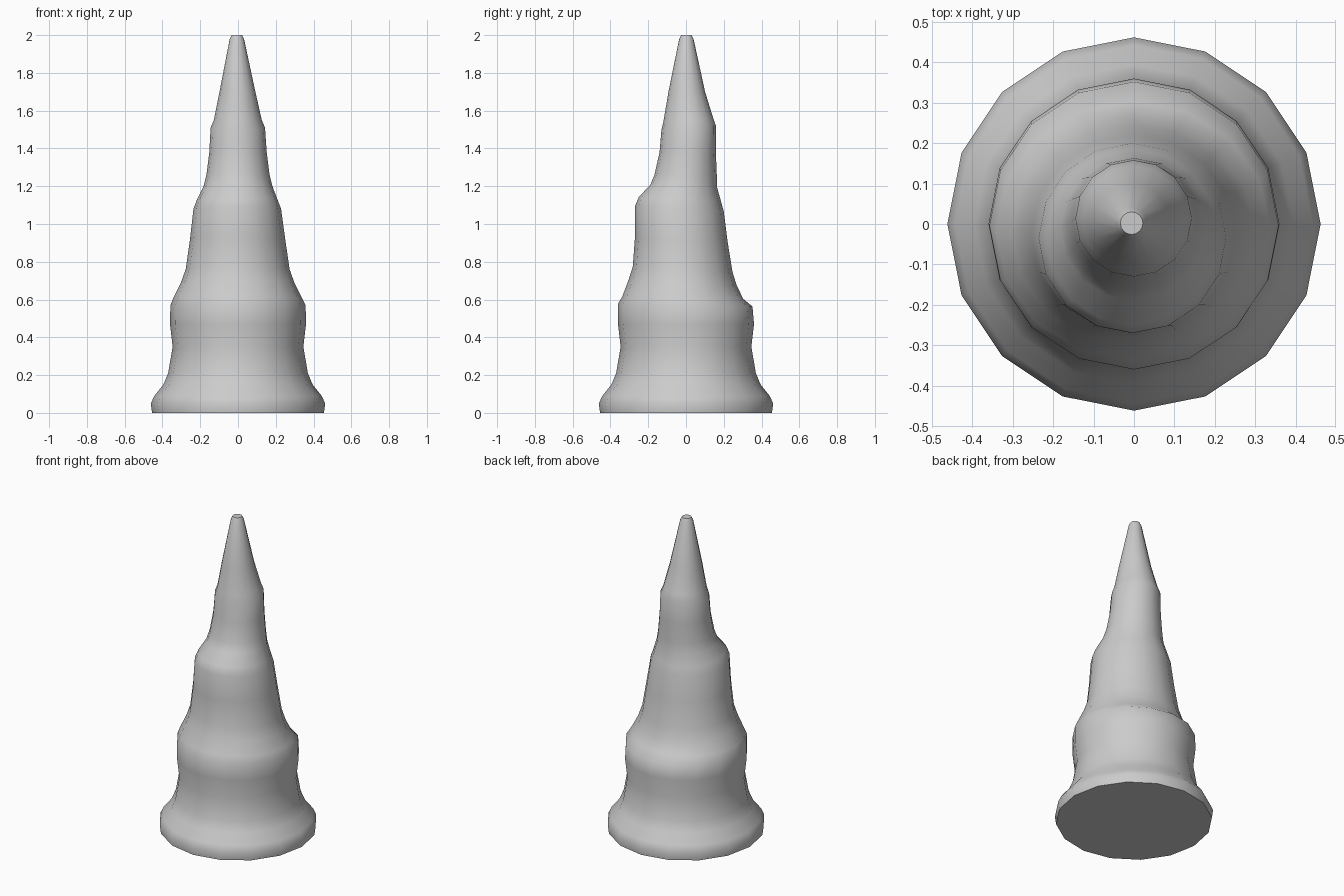
import bpy, bmesh, math

SIDES = 16

# Ring profile: height, radius x, radius y, centre x, centre y, tilt (z per y)
RINGS = [
    (0.00, 0.455, 0.455, 0, 0, 0),
    (0.05, 0.462, 0.462, 0, 0, 0),
    (0.09, 0.443, 0.443, 0, 0, 0),
    (0.15, 0.395, 0.395, 0, 0, 0),
    (0.21, 0.370, 0.370, 0, 0, 0),
    (0.35, 0.346, 0.346, 0, 0, 0),
    (0.47, 0.360, 0.360, 0, 0, 0),
    (0.57, 0.358, 0.356, 0, -0.004, -0.02),
    (0.61, 0.340, 0.320, -0.002, -0.017, -0.02),
    (0.69, 0.300, 0.286, -0.002, -0.018, -0.05),
    (0.76, 0.275, 0.264, -0.002, -0.018, -0.05),
    (0.92, 0.252, 0.245, -0.002, -0.025, -0.05),
    (1.08, 0.232, 0.235, -0.004, -0.035, -0.06),
    (1.13, 0.213, 0.218, -0.004, -0.032, -0.06),
    (1.20, 0.182, 0.177, 0, -0.012, -0.04),
    (1.26, 0.167, 0.165, 0, -0.002, 0),
    (1.38, 0.152, 0.149, 0, 0.009, 0),
    (1.51, 0.144, 0.144, -0.001, 0.014, 0.08),
    (1.55, 0.127, 0.132, -0.001, 0.012, 0.08),
    (1.70, 0.095, 0.097, -0.003, 0.004, 0),
    (1.98, 0.038, 0.038, -0.006, 0.002, 0),
    (2.00, 0.028, 0.028, -0.006, 0.002, 0),
]

# Tiered spire lofted through the rings
bm = bmesh.new()
loops = []
for z, rx, ry, cx, cy, tilt in RINGS:
    loop = []
    for i in range(SIDES):
        a = math.tau * i / SIDES
        y = ry * math.sin(a)
        loop.append(bm.verts.new((cx + rx * math.cos(a), cy + y, z + tilt * y)))
    loops.append(loop)
for lo, hi in zip(loops, loops[1:]):
    for i in range(SIDES):
        j = (i + 1) % SIDES
        bm.faces.new((lo[i], lo[j], hi[j], hi[i]))

# Closed base and blunt tip
bm.faces.new(loops[0][::-1])
bm.faces.new(loops[-1])

mesh = bpy.data.meshes.new("tiered_spire")
bm.to_mesh(mesh)
bm.free()
spire = bpy.data.objects.new("tiered_spire", mesh)
bpy.context.collection.objects.link(spire)
bpy.context.view_layer.objects.active = spire
spire.select_set(True)
bpy.ops.object.shade_smooth_by_angle(angle=math.radians(60))
